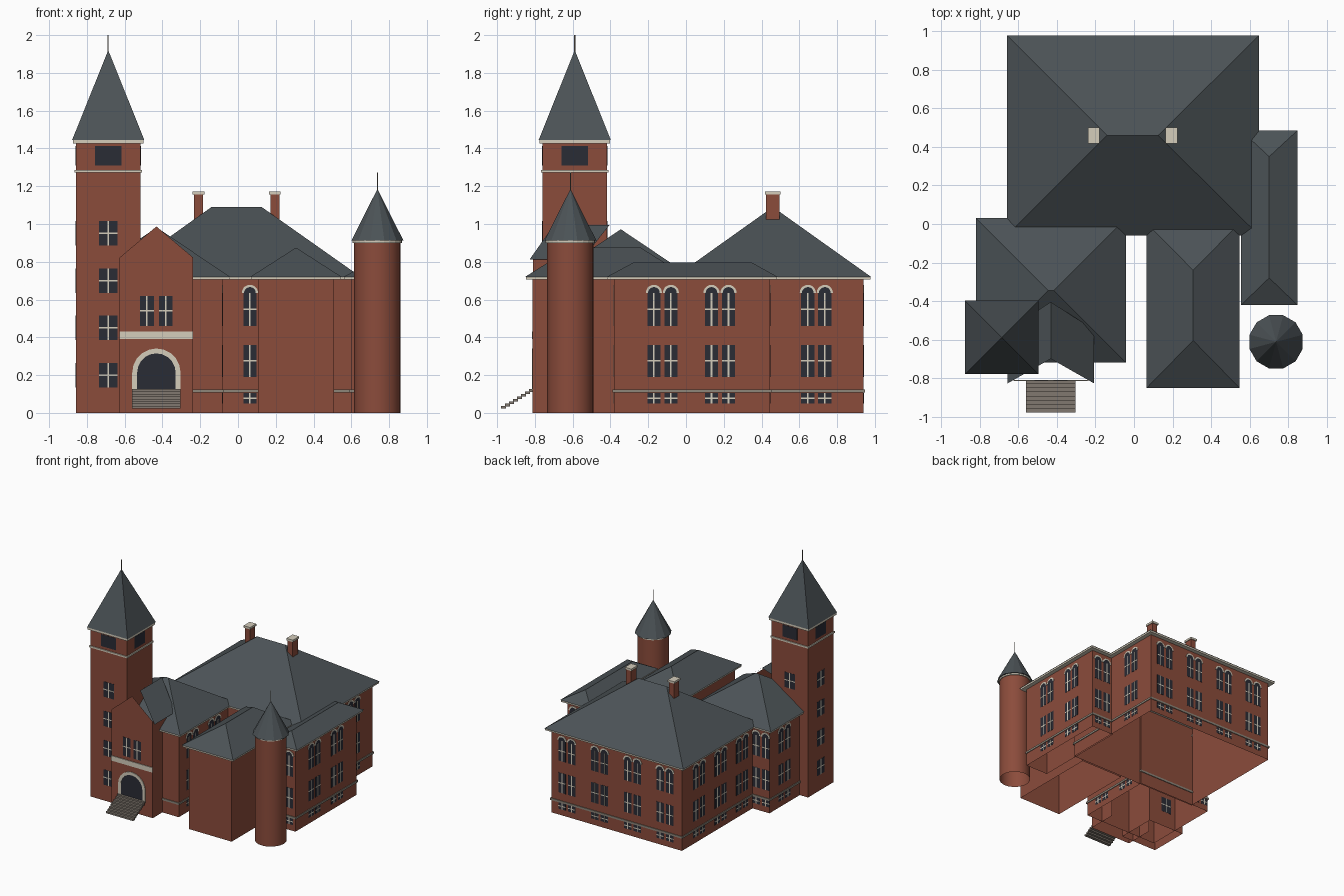
import bpy, bmesh, math
from mathutils import Matrix, Vector

cube = bpy.data.objects.get("Cube")
if cube:
    bpy.data.objects.remove(cube, do_unlink=True)


def material(name, rgb):
    m = bpy.data.materials.new(name)
    m.use_nodes = True
    m.diffuse_color = (*rgb, 1)
    m.node_tree.nodes["Principled BSDF"].inputs["Base Color"].default_value = (*rgb, 1)
    return m


brick = material("red brick", (0.26, 0.072, 0.044))
slate = material("slate grey", (0.071, 0.085, 0.093))
cream = material("cream trim", (0.66, 0.61, 0.50))
glass = material("dark glass", (0.023, 0.025, 0.036))
stone = material("weathered stone", (0.27, 0.24, 0.195))
step_stone = material("step stone", (0.22, 0.19, 0.16))


def finish(name, bm, *mats):
    bmesh.ops.recalc_face_normals(bm, faces=bm.faces)
    mesh = bpy.data.meshes.new(name)
    bm.to_mesh(mesh)
    bm.free()
    for m in mats:
        mesh.materials.append(m)
    ob = bpy.data.objects.new(name, mesh)
    bpy.context.collection.objects.link(ob)
    return ob


def box(name, rect, z0, z1, mat, grow=0.0, hollow=False, rim=0.0):
    """Box; a hollow one has no top or bottom, except for a rim."""
    x0, x1, y0, y1 = rect
    bm = bmesh.new()
    size = (x1 - x0 + 2 * grow, y1 - y0 + 2 * grow, z1 - z0)
    centre = Vector(((x0 + x1) / 2, (y0 + y1) / 2, (z0 + z1) / 2))
    bmesh.ops.create_cube(bm, size=1, matrix=Matrix.Translation(centre) @ Matrix.Diagonal((*size, 1)))
    if hollow:
        bm.normal_update()
        caps = [f for f in bm.faces if abs(f.normal.z) > 0.5]
        if rim:
            bmesh.ops.inset_individual(bm, faces=caps, thickness=rim)
        bmesh.ops.delete(bm, geom=caps, context="FACES")
    return finish(name, bm, mat)


def hip_roof(name, rect, z0, z1, ridge_a, ridge_b, along_x):
    """Four slopes rising from an eave rectangle to a ridge."""
    x0, x1, y0, y1 = rect
    bm = bmesh.new()
    a, b, c, d = [bm.verts.new((x, y, z0)) for x, y in ((x0, y0), (x1, y0), (x1, y1), (x0, y1))]
    p, q = [bm.verts.new((*r, z1)) for r in (ridge_a, ridge_b)]
    if along_x:
        faces = ((a, b, q, p), (b, c, q), (c, d, p, q), (d, a, p))
    else:
        faces = ((a, b, p), (b, c, q, p), (c, d, q), (d, a, p, q))
    for f in faces + ((d, c, b, a),):
        bm.faces.new(f)
    return finish(name, bm, slate)


def cone(name, x, y, z0, z1, r0, r1, sides, mat, smooth=False, turn=0.0, caps=True):
    bm = bmesh.new()
    m = Matrix.Translation((x, y, (z0 + z1) / 2)) @ Matrix.Rotation(turn, 4, "Z")
    bmesh.ops.create_cone(bm, cap_ends=caps, segments=sides, radius1=r0, radius2=r1, depth=z1 - z0, matrix=m)
    for f in bm.faces:
        f.smooth = smooth
    return finish(name, bm, mat)


def prism(bm, m, pts, depth, slot):
    """Thin plate on a wall: pts are (along wall, height), depth is outward."""
    near = [bm.verts.new(m @ Vector((u, -depth, z))) for u, z in pts]
    far = [bm.verts.new(m @ Vector((u, -0.0003, z))) for u, z in pts]
    n = len(pts)
    faces = [bm.faces.new(near), bm.faces.new(far[::-1])]
    faces += [bm.faces.new((near[i], far[i], far[(i + 1) % n], near[(i + 1) % n])) for i in range(n)]
    for f in faces:
        f.material_index = slot


def rect_pts(u0, u1, z0, z1):
    return [(u0, z0), (u1, z0), (u1, z1), (u0, z1)]


def arc(u, z, r, n=10):
    return [(u + r * math.cos(math.pi * i / n), z + r * math.sin(math.pi * i / n)) for i in range(n + 1)]


def arch_ring(bm, m, u, z, r0, r1, depth):
    inner, outer = arc(u, z, r0), arc(u, z, r1)
    for i in range(len(inner) - 1):
        prism(bm, m, [inner[i], outer[i], outer[i + 1], inner[i + 1]], depth, 1)


def window(bm, m, u, z0, z1, w=0.07, arched=False):
    h, bar = w / 2, 0.004
    pts = [(u - h, z0), (u + h, z0)]
    pts += arc(u, z1 - h, h) if arched else [(u + h, z1), (u - h, z1)]
    prism(bm, m, pts, 0.0015, 0)
    top = z1 - h if arched else z1
    mid = (z0 + top) / 2
    prism(bm, m, rect_pts(u - bar, u + bar, z0, top), 0.003, 1)
    prism(bm, m, rect_pts(u - h, u + h, mid - bar, mid + bar), 0.0025, 1)
    if arched:
        arch_ring(bm, m, u, top, h - 0.004, h + 0.008, 0.0035)


def wall_frame(x, y, side):
    turn = {"front": 0, "right": 90, "back": 180, "left": -90}[side]
    return Matrix.Translation((x, y, 0)) @ Matrix.Rotation(math.radians(turn), 4, "Z")


def window_bay(name, x, y, side, offsets=(-0.045, 0.045)):
    bm, m = bmesh.new(), wall_frame(x, y, side)
    for u in offsets:
        window(bm, m, u, 0.05, 0.105)
        window(bm, m, u, 0.19, 0.36)
        window(bm, m, u, 0.46, 0.67, arched=True)
    finish(name, bm, glass, cream)


# Building blocks: walls, stone course, cornice and hipped roof
EAVE = 0.72
blocks = {
    "main_hall": ((-0.62, 0.61, -0.02, 0.94), 1.09, (-0.14, 0.46), (0.125, 0.46), True, True),
    "left_wing": ((-0.78, -0.082, -0.68, -0.01), 0.972, (-0.445, -0.345), (-0.416, -0.345), True, True),
    "right_wing": ((0.597, 0.808, -0.38, 0.445), 0.795, (0.702, -0.28), (0.702, 0.35), False, True),
    "front_wing": ((0.105, 0.509, -0.812, -0.035), 0.875, (0.307, -0.605), (0.307, -0.24), False, False),
}
for name, (rect, top, a, b, along_x, course) in blocks.items():
    box(name + "_walls", rect, 0, EAVE - 0.01, brick, hollow=True)
    box(name + "_cornice", rect, EAVE - 0.015, EAVE, cream, 0.036)
    hip_roof(name + "_roof", [v + g for v, g in zip(rect, (-0.04, 0.04, -0.04, 0.04))],
             EAVE, top, a, b, along_x)
    if course:
        box(name + "_stone_course", rect, 0.108, 0.125, stone, 0.008, hollow=True, rim=0.008)

# Window bays
for i, x in enumerate((-0.46, -0.155, 0.155, 0.465)):
    window_bay(f"back_window_bay_{i}", x, 0.94, "back")
for i, y in enumerate((0.13, 0.42, 0.71)):
    window_bay(f"main_left_window_bay_{i}", -0.62, y, "left")
for i, y in enumerate((-0.125, 0.18)):
    window_bay(f"right_wing_window_bay_{i}", 0.808, y, "right")
for i, y in enumerate((-0.5, -0.2)):
    window_bay(f"left_wing_inner_window_bay_{i}", -0.082, y, "right")
window_bay("main_right_window_bay", 0.61, 0.69, "right")
window_bay("right_wing_back_window_bay", 0.705, 0.445, "back")
window_bay("right_wing_front_window_bay", 0.705, -0.38, "front")
window_bay("left_wing_back_window_bay", -0.70, -0.01, "back")
window_bay("left_wing_left_window_bay", -0.78, -0.21, "left")
window_bay("main_front_window_bay", 0.063, -0.02, "front", (0,))

# Square tower
TX, TY, TH = -0.687, -0.589, 0.171
tower = (TX - TH, TX + TH, TY - TH, TY + TH)
box("tower_walls", tower, 0, 1.43, brick, hollow=True)
box("tower_belt", tower, 1.273, 1.287, cream, 0.008)
box("tower_cornice", tower, 1.425, 1.445, cream, 0.016)
cone("tower_roof", TX, TY, 1.445, 1.92, 0.191 * math.sqrt(2), 0, 4, slate, turn=math.pi / 4)
cone("tower_finial", TX, TY, 1.9, 2.0, 0.003, 0.003, 6, stone)
bm = bmesh.new()
for side, dx, dy in (("front", 0, -1), ("left", -1, 0), ("back", 0, 1), ("right", 1, 0)):
    m = wall_frame(TX + dx * TH, TY + dy * TH, side)
    prism(bm, m, rect_pts(-0.07, 0.07, 1.31, 1.412), 0.0015, 0)
    if side != "right":
        for z in (0.2, 0.45, 0.7, 0.95):
            window(bm, m, 0, z - 0.065, z + 0.065, 0.1)
finish("tower_windows", bm, glass, cream)

# Round corner turret
RX, RY = 0.738, -0.612
cone("turret_wall", RX, RY, 0, 0.905, 0.123, 0.123, 24, brick, smooth=True, caps=False)
cone("turret_cornice", RX, RY, 0.9, 0.915, 0.131, 0.131, 24, cream)
cone("turret_roof", RX, RY, 0.912, 1.185, 0.143, 0, 12, slate, turn=math.pi / 12)
cone("turret_finial", RX, RY, 1.17, 1.272, 0.003, 0.003, 6, stone)

# Gabled entrance bay: front wall and two side walls
GX, GY, GW = -0.432, -0.81, 0.195
bm = bmesh.new()
outline = [(-GW, 0), (GW, 0), (GW, 0.822), (0, 0.987), (-GW, 0.822)]
front = [bm.verts.new((GX + u, GY, z)) for u, z in outline]
bm.faces.new(front)
for low, high in ((front[1], front[2]), (front[4], front[0])):
    back = [bm.verts.new((v.co.x, -0.56, v.co.z)) for v in (high, low)]
    bm.faces.new((low, high, *back))
finish("entrance_walls", bm, brick)

# Entrance roof: two thin slopes with raked-back front edges
bm = bmesh.new()
ridge = [bm.verts.new((GX, y, 0.994)) for y in (-0.70, -0.405)]
for s in (-1, 1):
    eave = [bm.verts.new((GX + s * 0.225, y, 0.812)) for y in (-0.55, -0.828)]
    bm.faces.new((ridge[0], ridge[1], *eave)[::-s])
finish("entrance_roof", bm, slate)

# Entrance windows, stone band and arched doorway
bm, m = bmesh.new(), wall_frame(GX, GY, "front")
for u in (-0.05, 0.05):
    window(bm, m, u, 0.46, 0.62, 0.072)
prism(bm, m, rect_pts(-GW, GW, 0.39, 0.432), 0.006, 1)
prism(bm, m, [(-0.105, 0.12), (0.105, 0.12)] + arc(0, 0.213, 0.105, 16), 0.0015, 0)
arch_ring(bm, m, 0, 0.213, 0.102, 0.128, 0.006)
for s in (-1, 1):
    prism(bm, m, rect_pts(*sorted((s * 0.102, s * 0.128)), 0.12, 0.213), 0.006, 1)
finish("entrance_openings", bm, glass, cream)

# Entrance steps
STEPS = 8
for i in range(STEPS):
    y = -0.98 + i * 0.17 / STEPS
    z = 0.022 + i * 0.0128
    box(f"entrance_step_{i}", (GX - 0.128, GX + 0.128, y, min(y + 0.027, GY)), z, z + 0.014, step_stone)

# Chimneys on the main ridge
for side, x in (("left", 0.195), ("right", -0.209)):
    rect = (x - 0.024, x + 0.024, 0.424, 0.494)
    box(f"{side}_chimney", rect, 0.95, 1.157, brick)
    box(f"{side}_chimney_cap", rect, 1.155, 1.172, cream, 0.007)
